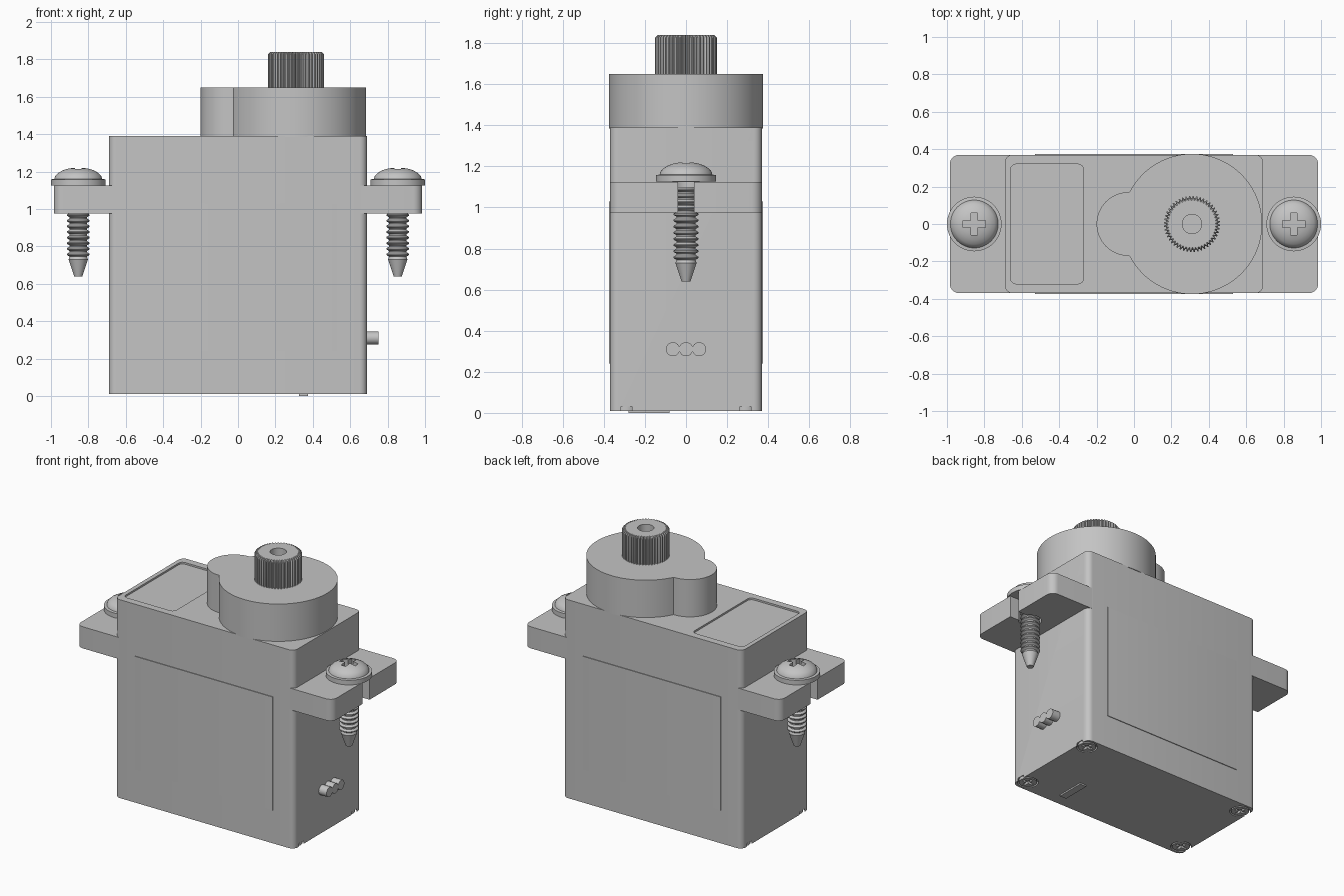
import bpy
import bmesh
from math import sin, cos, pi, radians
from mathutils import Matrix

old = bpy.data.objects.get("Cube")
if old:
    bpy.data.objects.remove(old, do_unlink=True)

GREY = (0.55, 0.55, 0.55, 1)
grey = bpy.data.materials.new("light grey plastic")
grey.use_nodes = True
grey.diffuse_color = GREY
grey.node_tree.nodes["Principled BSDF"].inputs["Base Color"].default_value = GREY
parts = []


# Outlines
def arc(cx, cy, r, start, end, n):
    angles = [radians(start + (end - start) * i / n) for i in range(n + 1)]
    return [(cx + r * cos(a), cy + r * sin(a)) for a in angles]


def circle(n=48):
    return arc(0, 0, 1, 0, 360, n)[:-1]


def rounded_rect(hx, hy, r):
    corners = [(1, 1), (-1, 1), (-1, -1), (1, -1)]
    pts = []
    for i, (sx, sy) in enumerate(corners):
        pts += arc(sx * (hx - r), sy * (hy - r), r, 90 * i, 90 * i + 90, 6)
    return pts


def plus(a, w):
    pts = []
    for i in range(4):
        c, s = cos(i * pi / 2), sin(i * pi / 2)
        for x, y in ((w, -w), (a, -w), (a, w)):
            pts.append((x * c - y * s, x * s + y * c))
    return pts


# Solid stacked from one outline at several (height, scale) levels
def loft(name, outline, levels, at=(0, 0)):
    bm = bmesh.new()
    rings = [[bm.verts.new((at[0] + x * s, at[1] + y * s, z)) for x, y in outline]
             for z, s in levels]
    n = len(outline)
    for low, high in zip(rings, rings[1:]):
        for i in range(n):
            j = (i + 1) % n
            bm.faces.new((low[i], low[j], high[j], high[i]))
    bm.faces.new(rings[0][::-1])
    bm.faces.new(rings[-1])
    bmesh.ops.recalc_face_normals(bm, faces=bm.faces)
    mesh = bpy.data.meshes.new(name)
    bm.to_mesh(mesh)
    bm.free()
    mesh.materials.append(grey)
    obj = bpy.data.objects.new(name, mesh)
    bpy.context.collection.objects.link(obj)
    parts.append(obj)
    return obj


def prism(name, outline, z0, z1, at=(0, 0)):
    return loft(name, outline, [(z0, 1), (z1, 1)], at)


def cut(obj, cutter):
    mod = obj.modifiers.new("cut", 'BOOLEAN')
    mod.operation = 'DIFFERENCE'
    mod.solver = 'EXACT'
    mod.object = cutter
    bpy.context.view_layer.objects.active = obj
    bpy.ops.object.modifier_apply(modifier=mod.name)
    parts.remove(cutter)
    bpy.data.objects.remove(cutter, do_unlink=True)


# Case with a shallow label recess on top
body = prism("case", rounded_rect(0.69, 0.37, 0.04), 0.01, 1.39)
cut(body, prism("cutter", rounded_rect(0.195, 0.32, 0.03), 1.378, 1.5, (-0.465, 0)))

# Corner screws set into the base
for sx in (-1, 1):
    for sy in (-1, 1):
        at = (sx * 0.63, sy * 0.29)
        cut(body, loft("cutter", circle(32), [(-0.1, 0.066), (0.03, 0.066)], at))
        screw = loft("base_screw", circle(32), [(0.01, 0.056), (0.05, 0.056)], at)
        cut(screw, prism("cutter", plus(0.038, 0.009), -0.1, 0.028, at))

# Raised bar on the base
prism("base_bar", rounded_rect(0.025, 0.1, 0.003), 0, 0.012, (0.35, -0.18))

# Thin raised side panels
for side, label in ((-1, "front_panel"), (1, "back_panel")):
    prism(label, rounded_rect(0.53, 0.006, 0.001), 0.24, 1.03, (0, side * 0.369))

# Mounting flange with a keyhole slot at each end
flange = prism("mounting_flange", rounded_rect(0.985, 0.3695, 0.05), 0.975, 1.125)
for sx in (-1, 1):
    cut(flange, loft("cutter", circle(32), [(0.9, 0.072), (1.2, 0.072)], (sx * 0.855, 0)))
    cut(flange, prism("cutter", rounded_rect(0.1, 0.04, 0.001), 0.9, 1.2, (sx * 0.955, 0)))

# Mounting screws: pointed tip, ridged thread, washer and domed cross head
thread = [(0.64, 0.022), (0.73, 0.052)]
for i in range(12):
    z = 0.745 + i * 0.03
    thread += [(z, 0.046), (z + 0.009, 0.061), (z + 0.015, 0.061), (z + 0.024, 0.046)]
head = [(1.125, 0.05), (1.126, 0.146), (1.158, 0.146), (1.16, 0.128), (1.175, 0.124),
        (1.192, 0.108), (1.206, 0.084), (1.215, 0.058), (1.22, 0.028)]
for sx, label in ((-1, "right_screw"), (1, "left_screw")):
    at = (sx * 0.854, 0)
    loft(label + "_thread", circle(32), thread, at)
    cap = loft(label + "_head", circle(), head, at)
    cut(cap, prism("cutter", plus(0.06, 0.018), 1.165, 1.4, at))

# Gear housing: large round with a small round lobe
lobes = arc(0.31, 0, 0.375, -153, 153, 72) + arc(-0.03, 0, 0.17, 90, 270, 32)[1:-1]
prism("gear_housing", lobes, 1.385, 1.65)

# Splined output shaft with a centre hole
TEETH = 48
spline = []
for i in range(TEETH):
    for step, r in ((0, 0.138), (0.3, 0.138), (0.5, 0.15), (0.8, 0.15)):
        a = 2 * pi * (i + step) / TEETH
        spline.append((r * cos(a), r * sin(a)))
shaft = loft("output_shaft", spline, [(1.64, 1), (1.828, 1), (1.84, 0.92)], (0.31, 0))
cut(shaft, loft("cutter", circle(32), [(1.74, 0.052), (1.9, 0.052)], (0.31, 0)))

# Three cable stubs
for i in (-1, 0, 1):
    wire = loft("cable_stub", circle(24), [(0.67, 0.034), (0.75, 0.034)])
    wire.data.transform(Matrix.Translation((0, i * 0.064, 0.31)) @ Matrix.Rotation(pi / 2, 4, 'Y'))

# Smooth the round surfaces and keep edges sharp
bpy.ops.object.select_all(action='DESELECT')
for obj in parts:
    obj.select_set(True)
bpy.context.view_layer.objects.active = body
bpy.ops.object.shade_smooth_by_angle(angle=radians(30))
